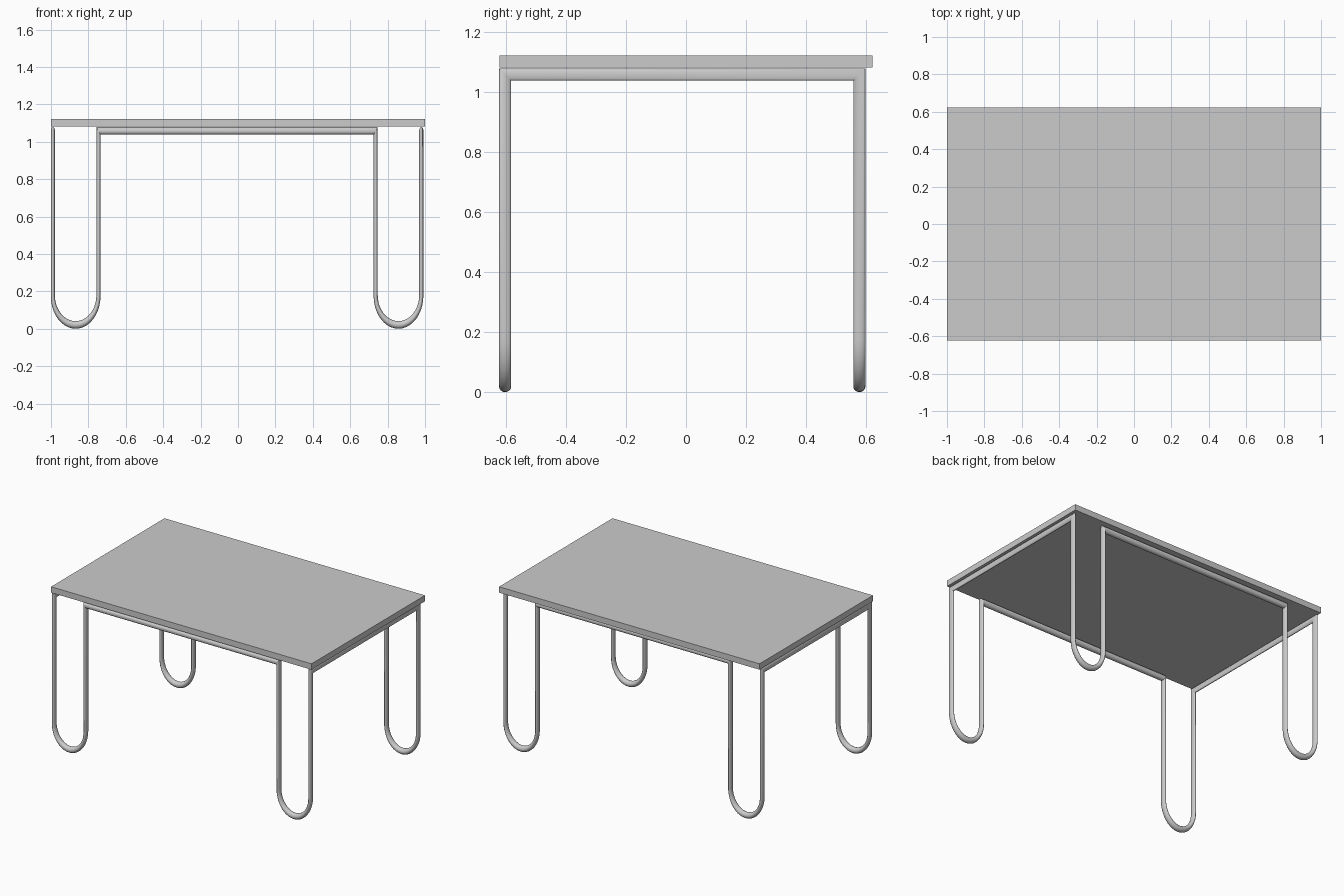
import bpy, bmesh, math
from mathutils import Vector

if "Cube" in bpy.data.objects:
    bpy.data.objects.remove(bpy.data.objects["Cube"])

SIDES, RADIUS = 20, 0.0205
FLAT = 0.55                      # tube is squashed along x
TOP_Z, BEND_Z, FOOT_Z = 1.058, 0.178, 0.021
SHIFT = Vector((-0.005, -0.0125, 0))
OUT_X, IN_X, HALF_Y = 0.985, 0.741, 0.59


def hairpin(x0, x1, y, steps=20):
    """Leg path: down at x0, round the bend, up at x1."""
    mid, half = (x0 + x1) / 2, (x0 - x1) / 2
    pts = [Vector((x0, y, TOP_Z))]
    for i in range(steps + 1):
        a = math.pi * i / steps
        pts.append(Vector((mid + half * math.cos(a), y,
                           BEND_Z - (BEND_Z - FOOT_Z) * math.sin(a))))
    pts.append(Vector((x1, y, TOP_Z)))
    return pts


def closed_tube(name, path):
    """Sweep a round section along a closed path with mitred corners."""
    pts = [Vector((p.x / FLAT, p.y, p.z)) for p in path]
    n = len(pts)
    dirs = [(pts[(i + 1) % n] - pts[i]).normalized() for i in range(n)]
    # Start ring lies across the last segment, then slides to each mitre plane
    d = dirs[-1]
    u = d.orthogonal().normalized()
    v = d.cross(u)
    ring = [pts[0] + RADIUS * (u * math.cos(t) + v * math.sin(t))
            for t in (2 * math.pi * k / SIDES for k in range(SIDES))]
    bm = bmesh.new()
    rings, coords = [], []
    for i in range(n):
        d = dirs[i - 1]
        normal = (d + dirs[i]).normalized()
        ring = [c + d * ((pts[i] - c).dot(normal) / d.dot(normal)) for c in ring]
        coords.append(ring)
        rings.append([bm.verts.new((c.x * FLAT, c.y, c.z)) for c in ring])
    # Rotation offset that closes the loop without twist
    d = dirs[-1]

    def across(a, b):
        w = a - b
        return (w - d * w.dot(d)).length
    off = min(range(SIDES), key=lambda s: across(coords[-1][0], coords[0][s]))
    for i in range(n):
        a, b = rings[i], rings[(i + 1) % n]
        s = off if i == n - 1 else 0
        for k in range(SIDES):
            m = (k + 1) % SIDES
            bm.faces.new((a[k], a[m], b[(m + s) % SIDES], b[(k + s) % SIDES]))
    bmesh.ops.recalc_face_normals(bm, faces=bm.faces)
    mesh = bpy.data.meshes.new(name)
    bm.to_mesh(mesh)
    bm.free()
    obj = bpy.data.objects.new(name, mesh)
    bpy.context.collection.objects.link(obj)
    bpy.context.view_layer.objects.active = obj
    obj.select_set(True)
    bpy.ops.object.shade_smooth_by_angle(angle=math.radians(35))
    obj.select_set(False)
    return obj


# Tabletop slab
bpy.ops.mesh.primitive_cube_add(size=1, location=(0, 0, 1.102))
top = bpy.context.object
top.name = "tabletop"
top.scale = (2.0, 1.244, 0.041)
top.select_set(False)

# One continuous bent tube: rails and four hairpin legs
loop = (hairpin(-OUT_X, -IN_X, -HALF_Y) + hairpin(IN_X, OUT_X, -HALF_Y)
        + hairpin(OUT_X, IN_X, HALF_Y) + hairpin(-IN_X, -OUT_X, HALF_Y))
closed_tube("tube_frame", [p + SHIFT for p in loop])
